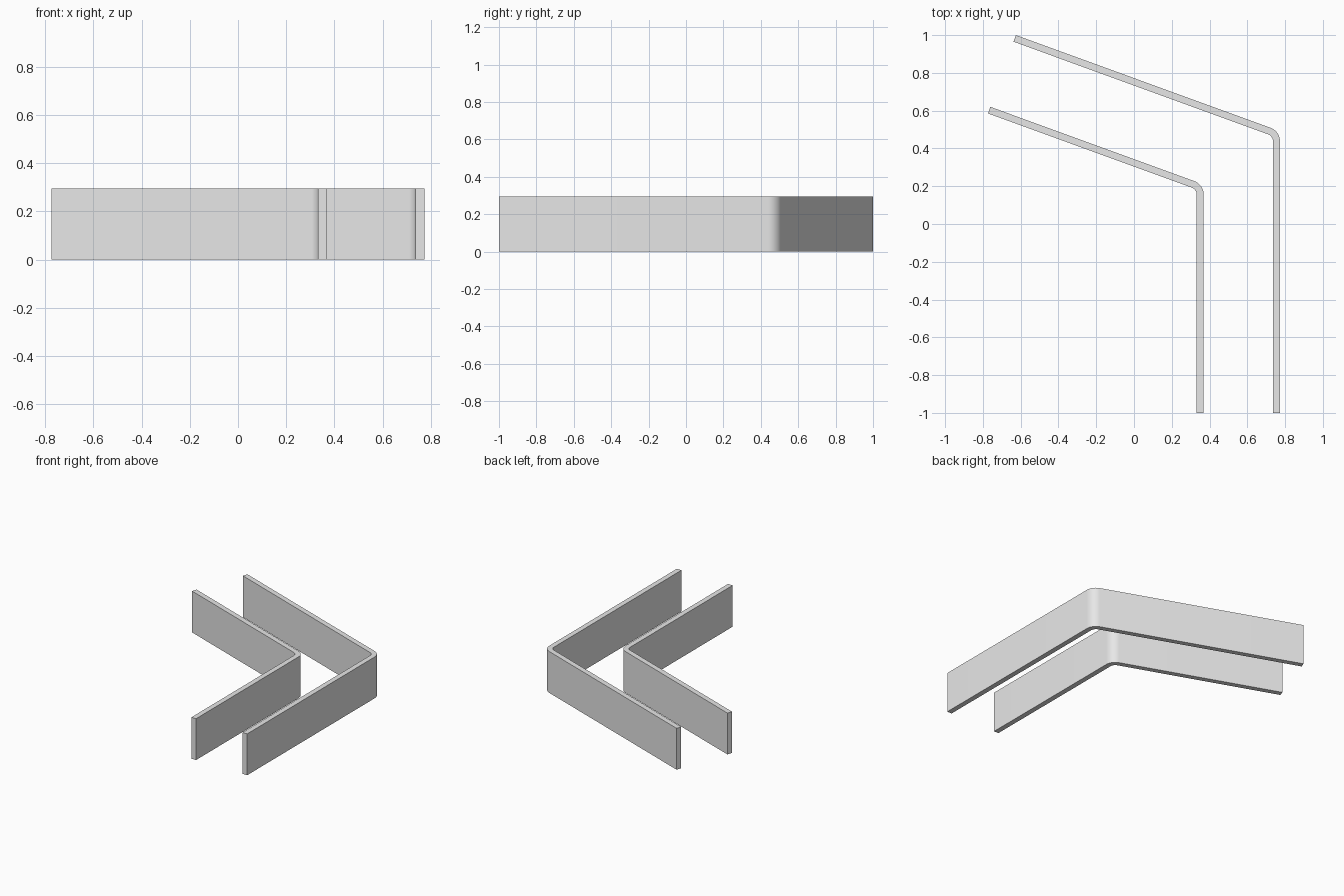
import bpy, bmesh
from math import radians, cos, sin, tan
from mathutils import Vector

cube = bpy.data.objects.get("Cube")
if cube:
    bpy.data.objects.remove(cube, do_unlink=True)

HEIGHT = 0.295
THICK = 0.037
INNER_RADIUS = 0.04
SLANT = radians(70)      # turn of the bend, from straight back towards the right
STEPS = 10

grey = bpy.data.materials.new("plain_grey")
grey.use_nodes = True
colour = (0.8, 0.8, 0.8, 1)
grey.diffuse_color = colour
grey.node_tree.nodes["Principled BSDF"].inputs["Base Color"].default_value = colour


def bent_wall(name, corner, slant_length):
    """Upright strip with one rounded bend; corner is the sharp outer corner."""
    outer_radius = INNER_RADIUS + THICK
    setback = outer_radius * tan(SLANT / 2)
    centre = Vector((corner[0] - outer_radius, corner[1] - setback))
    along = Vector((-sin(SLANT), cos(SLANT)))
    normal = Vector((cos(SLANT), sin(SLANT)))

    def side(radius):
        # Straight front leg, arc, then slanted leg
        pts = [Vector((centre.x + radius, -1))]
        for i in range(STEPS + 1):
            a = SLANT * i / STEPS
            pts.append(centre + radius * Vector((cos(a), sin(a))))
        pts.append(centre + radius * normal + along * (slant_length - setback))
        return pts

    outline = side(outer_radius) + side(INNER_RADIUS)[::-1]
    bm = bmesh.new()
    base = bm.faces.new([bm.verts.new((p.x, p.y, 0)) for p in outline])
    top = bmesh.ops.extrude_face_region(bm, geom=[base], use_keep_orig=True)
    verts = [v for v in top["geom"] if isinstance(v, bmesh.types.BMVert)]
    bmesh.ops.translate(bm, verts=verts, vec=(0, 0, HEIGHT))
    bmesh.ops.recalc_face_normals(bm, faces=bm.faces[:])
    mesh = bpy.data.meshes.new(name)
    bm.to_mesh(mesh)
    bm.free()
    mesh.materials.append(grey)
    obj = bpy.data.objects.new(name, mesh)
    bpy.context.collection.objects.link(obj)
    bpy.ops.object.select_all(action="DESELECT")
    obj.select_set(True)
    bpy.context.view_layer.objects.active = obj
    bpy.ops.object.shade_smooth_by_angle(angle=radians(30))


# Two nested walls
bent_wall("outer_wall", (0.773, 0.491), 1.488)
bent_wall("inner_wall", (0.369, 0.209), 1.202)
